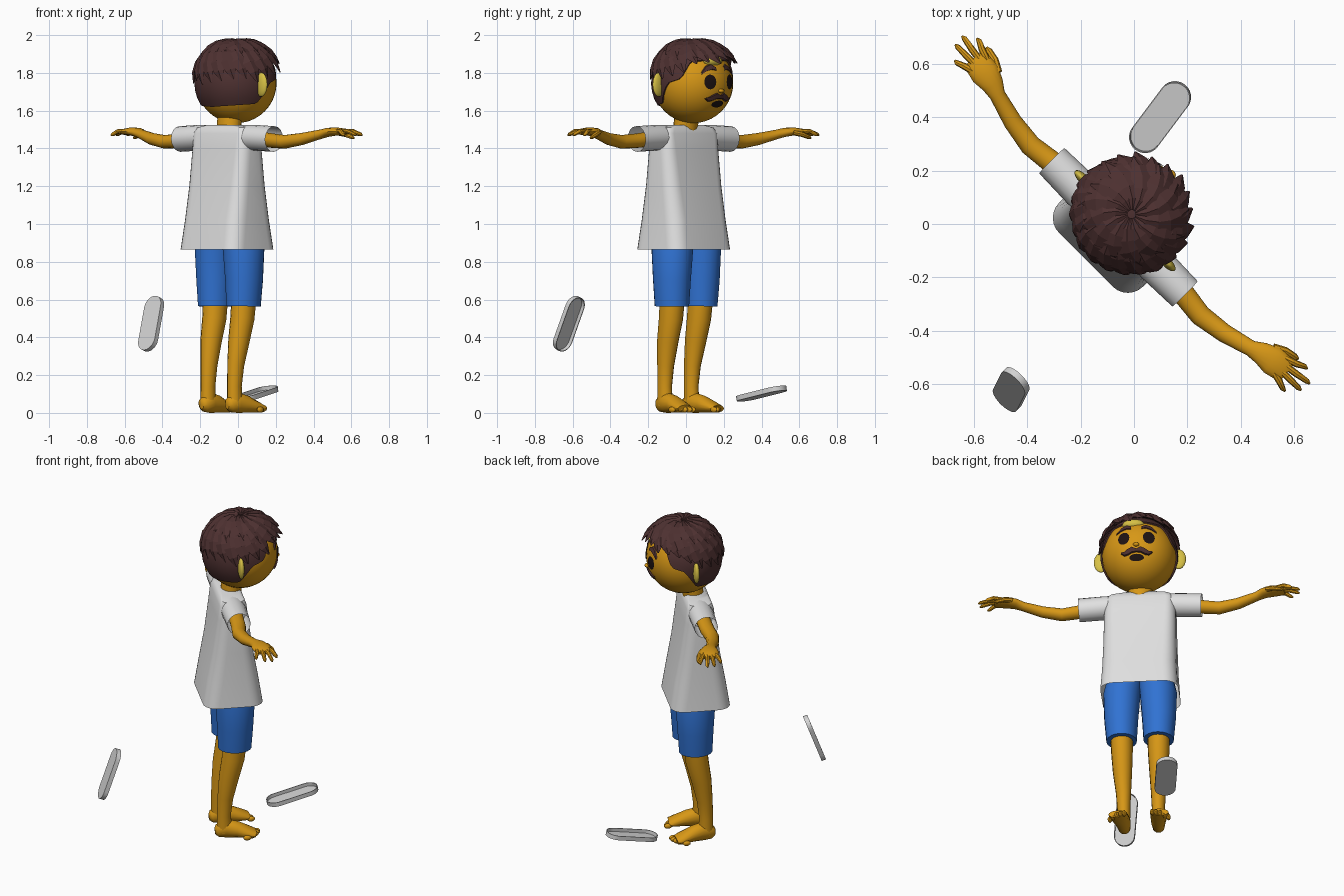
import bpy, bmesh, math, random
from mathutils import Vector, Matrix

random.seed(4)
cube = bpy.data.objects.get("Cube")
if cube:
    bpy.data.objects.remove(cube, do_unlink=True)

Z = Vector((0, 0, 1))
FWD = Vector((0, -1, 0))
# The figure is built facing -y, then turned to its diagonal stance
PLACE = Matrix.Translation((-0.023, 0.023, 0)) @ Matrix.Rotation(math.radians(135), 4, 'Z')


def material(name, rgb):
    m = bpy.data.materials.new(name)
    m.use_nodes = True
    m.diffuse_color = (*rgb, 1)
    bsdf = next(n for n in m.node_tree.nodes if n.type == 'BSDF_PRINCIPLED')
    bsdf.inputs["Base Color"].default_value = (*rgb, 1)
    bsdf.inputs["Roughness"].default_value = 0.8
    return m


SKIN = material("skin", (0.68, 0.31, 0.008))
HAIR = material("dark_brown", (0.075, 0.03, 0.03))
EAR = material("pale_yellow", (0.68, 0.53, 0.06))
WHITE = material("shirt_white", (0.75, 0.75, 0.75))
BLUE = material("shorts_blue", (0.03, 0.17, 0.65))
GREY = material("sole_grey", (0.65, 0.65, 0.65))
BLACK = material("black", (0.012, 0.006, 0.006))


def P(u, f, z):
    """Sideways, forward, up."""
    return Vector((u, -f, z))


def finish(name, bm, mat, smooth=True, place=PLACE):
    bmesh.ops.recalc_face_normals(bm, faces=bm.faces)
    me = bpy.data.meshes.new(name)
    bm.to_mesh(me)
    bm.free()
    me.transform(place)
    me.materials.append(mat)
    ob = bpy.data.objects.new(name, me)
    bpy.context.collection.objects.link(ob)
    if smooth:
        bpy.ops.object.select_all(action='DESELECT')
        ob.select_set(True)
        bpy.context.view_layer.objects.active = ob
        bpy.ops.object.shade_smooth_by_angle(angle=math.radians(40))
    return ob


def loft(name, rings, mat, caps=(True, True), smooth=True, place=PLACE, closed=True):
    bm = bmesh.new()
    vs = [[bm.verts.new(p) for p in r] for r in rings]
    n = len(vs[0])
    for a, b in zip(vs, vs[1:]):
        for i in range(n if closed else n - 1):
            j = (i + 1) % n
            bm.faces.new((a[i], a[j], b[j], b[i]))
    for cap, ring in zip(caps, (vs[0], vs[-1])):
        if cap:
            bm.faces.new(ring)
    return finish(name, bm, mat, smooth, place)


def tube(name, pts, radii, mat, up=lambda p: Z, n=16, caps=(True, True), smooth=True):
    """Elliptical tube; radii are (sideways, along up)."""
    rings = []
    for i, p in enumerate(pts):
        t = (pts[min(i + 1, len(pts) - 1)] - pts[max(i - 1, 0)]).normalized()
        side = t.cross(up(p)).normalized()
        top = side.cross(t)
        w, h = radii[i]
        rings.append([p + side * w * math.cos(k * math.tau / n) + top * h * math.sin(k * math.tau / n)
                      for k in range(n)])
    return loft(name, rings, mat, caps, smooth)


def ball(name, c, size, mat, seg=24):
    bm = bmesh.new()
    bmesh.ops.create_uvsphere(bm, u_segments=seg, v_segments=seg // 2, radius=1)
    bm.transform(Matrix.Translation(c) @ Matrix.Diagonal((*size, 1)))
    return finish(name, bm, mat)


def rounded(z, a, b, r, f=-0.05):
    """Rounded rectangle ring at height z."""
    ring = []
    for q, (sx, sy) in enumerate(((1, 1), (-1, 1), (-1, -1), (1, -1))):
        for k in range(7):
            ang = (q + k / 6) * math.pi / 2
            ring.append(P(sx * (a - r) + r * math.cos(ang), f + sy * (b - r) + r * math.sin(ang), z))
    return ring


# ---- Clothes on the trunk
shirt = [(0.865, 0.222, 0.172, 0.08), (1.02, 0.213, 0.148, 0.08), (1.2, 0.208, 0.115, 0.07),
         (1.4, 0.205, 0.088, 0.06), (1.48, 0.2, 0.078, 0.05), (1.51, 0.185, 0.068, 0.05),
         (1.525, 0.12, 0.055, 0.05)]
loft("shirt", [rounded(*s) for s in shirt], WHITE, (False, True))
tube("neck", [P(0, -0.04, 1.47), P(0, -0.025, 1.6)], [(0.07, 0.06)] * 2, SKIN, lambda p: FWD)

for s, side in ((1, "left"), (-1, "right")):
    def L(*rows):
        return [P(s * u, f, z) for u, f, z in rows]

    tube(side + "_sleeve", L((0.12, -0.05, 1.455), (0.2, -0.05, 1.457), (0.352, -0.05, 1.45)),
         [(0.07, 0.068), (0.072, 0.068), (0.067, 0.068)], WHITE, caps=(True, False))

    # Arm flows into a flattened palm
    tube(side + "_arm",
         L((0.24, -0.05, 1.45), (0.36, -0.055, 1.44), (0.45, -0.066, 1.435), (0.56, -0.05, 1.45),
           (0.67, -0.02, 1.475), (0.71, -0.005, 1.485), (0.76, 0.005, 1.49), (0.81, 0.012, 1.488),
           (0.83, 0.014, 1.486)),
         [(0.042, 0.04), (0.042, 0.038), (0.04, 0.036), (0.035, 0.032), (0.03, 0.025),
          (0.042, 0.024), (0.055, 0.022), (0.05, 0.018), (0.038, 0.012)], SKIN)
    for i, (tip_u, tip_f, base_f) in enumerate(((0.875, 0.075, 0.045), (0.92, 0.042, 0.023),
                                                (0.915, 0.002, 0.001), (0.875, -0.042, -0.02))):
        tube(f"{side}_finger_{i + 1}",
             L((0.79, base_f, 1.49), ((0.79 + tip_u) / 2, (base_f + tip_f) / 2, 1.492),
               (tip_u - 0.012, tip_f, 1.475), (tip_u, tip_f, 1.47)),
             [(0.013, 0.013), (0.013, 0.012), (0.01, 0.01), (0.004, 0.004)], SKIN, n=8)
    tube(side + "_thumb", L((0.73, 0.04, 1.485), (0.77, 0.065, 1.475), (0.81, 0.075, 1.46), (0.825, 0.077, 1.455)),
         [(0.018, 0.015), (0.015, 0.014), (0.012, 0.011), (0.005, 0.005)], SKIN, n=8)

    # Shorts, leg and foot
    def fwd(p):
        return FWD
    tube(side + "_short_leg", L((0.09, -0.04, 0.96), (0.105, -0.03, 0.86), (0.108, -0.03, 0.7), (0.106, -0.032, 0.565)),
         [(0.1, 0.11), (0.106, 0.115), (0.097, 0.104), (0.087, 0.096)], BLUE, fwd, 20)
    tube(side + "_leg", L((0.106, -0.03, 0.6), (0.105, -0.04, 0.5), (0.104, -0.065, 0.38), (0.1, -0.085, 0.25),
                          (0.099, -0.093, 0.14), (0.1, -0.09, 0.04)),
         [(0.064, 0.068), (0.062, 0.066), (0.055, 0.058), (0.043, 0.046), (0.037, 0.04), (0.038, 0.045)],
         SKIN, fwd)
    tube(side + "_foot", L((0.096, -0.145, 0.04), (0.097, -0.13, 0.042), (0.1, -0.08, 0.056), (0.107, -0.02, 0.047),
                           (0.118, 0.05, 0.03), (0.122, 0.085, 0.022)),
         [(0.015, 0.02), (0.033, 0.038), (0.042, 0.056), (0.046, 0.047), (0.054, 0.03), (0.05, 0.02)], SKIN)
    for i in range(5):
        ball(f"{side}_toe_{i + 1}", P(s * (0.08 + 0.022 * i), 0.095 - 0.004 * i * i, 0.017),
             (0.013, 0.024, 0.016), SKIN, 10)

# ---- Head
HC, HR = P(0, 0.02, 1.747), 0.213
ball("head", HC, (HR, HR, HR), SKIN, 40)
ball("nose", P(0, 0.232, 1.705), (0.018, 0.014, 0.011), SKIN, 14)
ball("forehead_patch", P(-0.02, 0.185, 1.862), (0.065, 0.035, 0.03), EAR, 16)


def on_face(u, z, lift=0.004):
    d = z - HC.z
    return P(u, 0.02 + math.sqrt((HR + lift) ** 2 - u * u - d * d), z)


def disc(name, u, z, a, b, mat):
    rings = [[on_face(u + a * k * math.cos(i * math.tau / 24), z + b * k * math.sin(i * math.tau / 24))
              for i in range(24)] for k in (0.1, 0.4, 0.7, 1)]
    loft(name, rings, mat, (True, False))


def strip(name, rows, mat, lift):
    rings = [[on_face(u, z + h * k, lift if abs(k) < 1 else 0.001) for k in (-1, -0.8, 0, 0.8, 1)]
             for u, z, h in rows]
    loft(name, rings, mat, (False, False), closed=False)


disc("mouth", 0, 1.635, 0.042, 0.018, BLACK)
for s, side in ((1, "left"), (-1, "right")):
    disc(side + "_eye", s * 0.072, 1.752, 0.033, 0.039, BLACK)
    strip(side + "_eyebrow", [(s * u, z, h) for u, z, h in
                              ((0.03, 1.822, 0.01), (0.055, 1.832, 0.015), (0.085, 1.822, 0.013), (0.115, 1.795, 0.004))],
          HAIR, 0.007)
    strip(side + "_moustache", [(s * u, z, h) for u, z, h in
                                ((0, 1.672, 0.009), (0.025, 1.677, 0.017), (0.05, 1.667, 0.017),
                                 (0.07, 1.66, 0.011), (0.09, 1.667, 0.003))], HAIR, 0.009)
    ball(side + "_ear", P(s * 0.222, -0.015, 1.738), (0.042, 0.018, 0.064), EAR)


# ---- Hair: a smooth cap with locks swirling off the crown
def hairline(phi):
    """Lowest polar angle of the cap, by angle away from the front."""
    keys = ((0, 56), (48, 58), (62, 84), (82, 90), (102, 120), (180, 125))
    for (a, x), (b, y) in zip(keys, keys[1:]):
        if phi <= b:
            return math.radians(x + (y - x) * (phi - a) / (b - a))


def on_head(theta, phi, r):
    return HC + P(math.sin(theta) * math.sin(phi), math.sin(theta) * math.cos(phi), math.cos(theta)) * r


cap = []
for t in [0.02] + [k / 12 for k in range(1, 13)]:
    cap.append([on_head(hairline(abs((i * 5 + 180) % 360 - 180)) * t, math.radians(i * 5), 0.222)
                for i in range(72)])
cap.append([HC + (p - HC) * 0.95 for p in cap[-1]])
loft("hair_cap", cap, HAIR, (True, False))


def lock(name, phi, start, end, swirl, lift, width):
    pts, radii = [], []
    for k in range(6):
        t = k / 5
        pts.append(on_head(math.radians(start + (end - start) * t), math.radians(phi + swirl * t),
                           0.222 + 0.01 * math.sin(t * math.pi) + lift * t * t))
        radii.append((width * (0.45, 0.8, 1, 0.95, 0.65, 0.1)[k], 0.014 * (0.8, 1, 1, 0.9, 0.7, 0.2)[k]))
    tube(name, pts, radii, HAIR, lambda p: (p - HC).normalized(), 4, smooth=False)


for i in range(22):
    phi = i * 360 / 22
    front = 0.5 + 0.5 * math.cos(math.radians(phi))
    lock(f"outer_lock_{i + 1}", phi - 15, 22, 92 - 27 * front + random.uniform(-6, 6), 24,
         0.004 + 0.035 * front ** 2, 0.045)
for i in range(13):
    phi = i * 360 / 13
    front = 0.5 + 0.5 * math.cos(math.radians(phi))
    lock(f"crown_lock_{i + 1}", phi - 20, 4, 58 - 6 * front + random.uniform(-6, 6), 36,
         0.012 + 0.025 * front, 0.045)


# ---- Two loose shallow soles
def sole(name, centre, axis, normal):
    a = Vector(axis).normalized()
    n = Vector(normal)
    n = (n - a * n.dot(a)).normalized()
    w = n.cross(a)
    frame = Matrix.Translation(centre) @ Matrix((a, w, n)).transposed().to_4x4()
    rings = []
    for z, r in ((-0.013, 0.06), (0.013, 0.06), (0.013, 0.056), (-0.008, 0.056)):
        rings.append([Vector(((0.094 if k < 13 else -0.094) + r * math.cos(ang), r * math.sin(ang), z))
                      for k in range(26)
                      for ang in [(k if k < 13 else k - 1) * math.pi / 12 - math.pi / 2]])
    loft(name, rings, GREY, place=frame)


sole("low_sole", (0.0975, 0.4, 0.102), (0.105, 0.14, 0.035), (0, 0, 1))
sole("high_sole", (-0.46, -0.62, 0.472), (0.04, 0.08, 0.225), (0.66, 0.66, -0.35))
